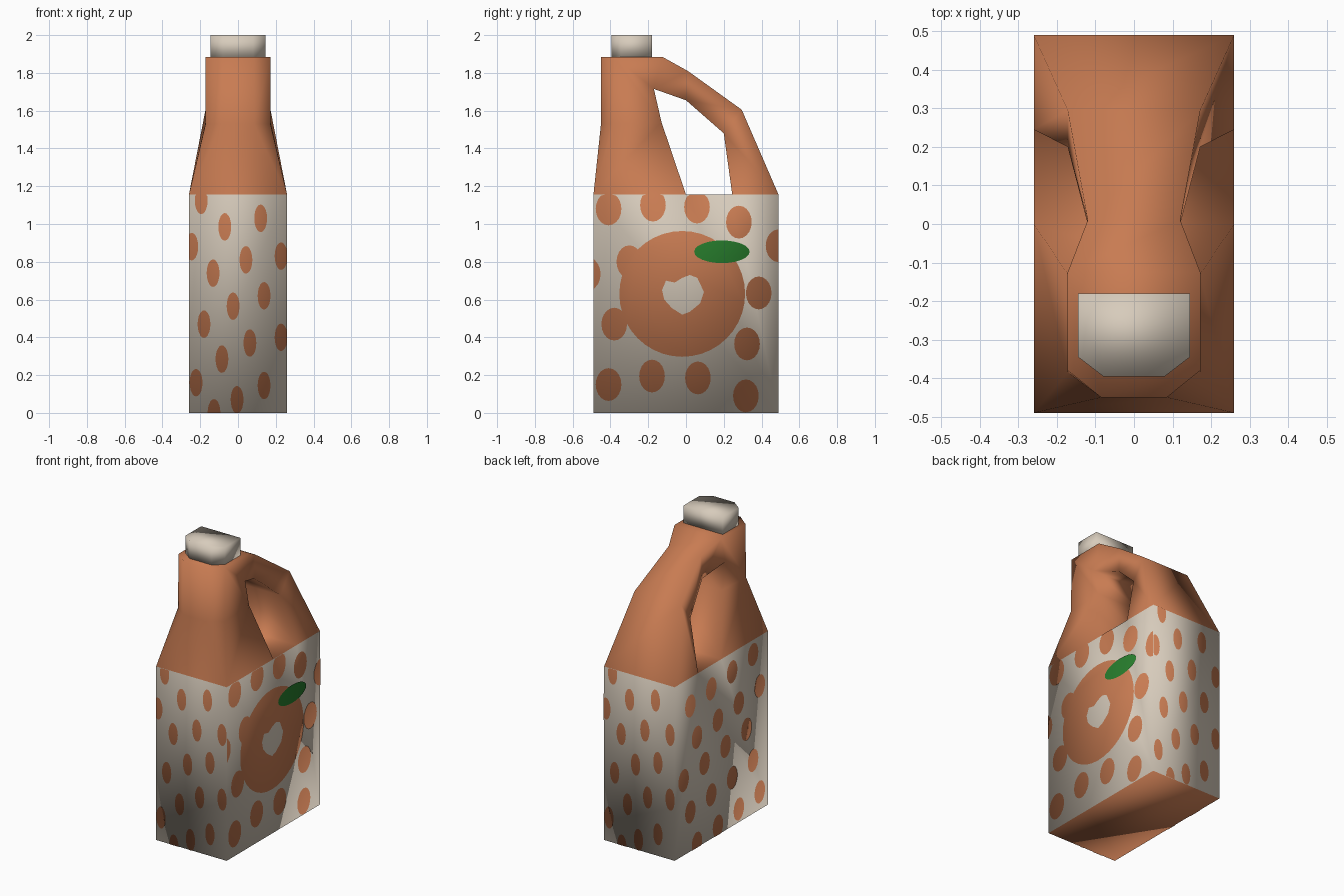
import bpy, bmesh, math
from mathutils import Vector

old = bpy.data.objects.get("Cube")
if old:
    bpy.data.objects.remove(old, do_unlink=True)

HX, HY, TOP = 0.26, 0.49, 1.155


def material(name, rgb):
    m = bpy.data.materials.new(name)
    m.use_nodes = True
    m.diffuse_color = (*rgb, 1)
    m.node_tree.nodes["Principled BSDF"].inputs["Base Color"].default_value = (*rgb, 1)
    return m


ORANGE = material("orange", (0.58, 0.20, 0.085))
CREAM = material("cream", (0.68, 0.60, 0.50))
GREEN = material("leaf green", (0.02, 0.20, 0.025))


def finish(name, bm, *mats):
    mesh = bpy.data.meshes.new(name)
    for f in bm.faces:
        f.smooth = True
    bm.to_mesh(mesh)
    bm.free()
    for m in mats:
        mesh.materials.append(m)
    ob = bpy.data.objects.new(name, mesh)
    bpy.context.collection.objects.link(ob)
    return ob


# Jug: named corners of one half, mirrored across x
corners = {
    "base_f": (HX, -HY, 0), "base_b": (HX, HY, 0),
    "front": (HX, -HY, TOP), "hole_f": (HX, 0, TOP),
    "hole_b": (HX, 0.245, TOP), "back": (HX, HY, TOP),
    "neck1": (0.085, -0.45, 1.53), "neck2": (0.172, -0.385, 1.53),
    "rim1": (0.085, -0.45, 1.885), "rim2": (0.172, -0.38, 1.885),
    "neck_b": (0.172, -0.13, 1.54), "grip_in": (0.172, -0.17, 1.715),
    "rim_b": (0.172, -0.125, 1.885),
    "mid_in": (0.12, 0, 1.655), "mid_out": (0.12, 0.01, 1.81),
    "bend_in": (0.172, 0.2, 1.48), "bend_out": (0.172, 0.295, 1.605),
}
half_faces = [
    "base_f base_b back hole_b hole_f front",
    "front hole_f neck_b neck2", "front neck2 neck1",
    "neck1 neck2 rim2 rim1", "neck2 neck_b grip_in rim_b rim2",
    "grip_in mid_in mid_out rim_b", "mid_in bend_in bend_out mid_out",
    "bend_in hole_b back bend_out",
]
# Lines along which the two halves are joined by bands
bands = [
    "rim1 neck1 front base_f base_b back bend_out mid_out rim_b",
    "hole_f hole_b bend_in mid_in grip_in neck_b hole_f",
]
bm = bmesh.new()
pos = {k: bm.verts.new(c) for k, c in corners.items()}
neg = {k: bm.verts.new((-c[0], c[1], c[2])) for k, c in corners.items()}
for names in half_faces:
    keys = names.split()
    bm.faces.new([pos[k] for k in keys])
    bm.faces.new([neg[k] for k in reversed(keys)])
for names in bands:
    keys = names.split()
    for a, b in zip(keys, keys[1:]):
        bm.faces.new((pos[a], pos[b], neg[b], neg[a]))
rim = ["rim1", "rim2", "rim_b"]
bm.faces.new([pos[k] for k in rim] + [neg[k] for k in reversed(rim)])
bmesh.ops.recalc_face_normals(bm, faces=bm.faces)
# Label walls are cream, everything else is orange
for f in bm.faces:
    f.material_index = int(abs(f.normal.z) < 0.1 and f.calc_center_median().z < TOP * 0.7)
jug = finish("jug", bm, ORANGE, CREAM)

# Cap with chamfered front corners
bm = bmesh.new()
half = [(0.08, -0.395), (0.145, -0.345), (0.145, -0.18)]
outline = half + [(-x, y) for x, y in reversed(half)]
base = bm.faces.new([bm.verts.new((x, y, 1.88)) for x, y in outline])
top = bmesh.ops.extrude_face_region(bm, geom=[base])["geom"]
bmesh.ops.translate(bm, vec=(0, 0, 0.12), verts=[v for v in top if isinstance(v, bmesh.types.BMVert)])
bmesh.ops.recalc_face_normals(bm, faces=bm.faces)
finish("cap", bm, CREAM)


# Painted plates lying on the label walls
def paint(name, shapes, normal, mat, lift=0.003):
    n = Vector(normal)
    limit = HY if n.x else HX
    bm = bmesh.new()
    for pts in shapes:
        verts = []
        for u, v in pts:
            u, v = max(-limit, min(limit, u)), max(0, min(TOP, v))
            flat = Vector((0, u, v)) if n.x else Vector((u, 0, v))
            verts.append(bm.verts.new(flat + Vector((n.x * (HX + lift), n.y * (HY + lift), 0))))
        f = bm.faces.new(verts)
        f.normal_update()
        if f.normal.dot(n) < 0:
            f.normal_flip()
    ob = finish(name, bm, mat)
    # Follow the soft shading of the jug beneath
    mod = ob.modifiers.new("soft shading", "DATA_TRANSFER")
    mod.object = jug
    mod.use_loop_data = True
    mod.data_types_loops = {"CUSTOM_NORMAL"}
    mod.loop_mapping = "POLYINTERP_NEAREST"


def oval(u, v, ru, rv, n=20):
    return [(u + ru * math.cos(math.tau * i / n), v + rv * math.sin(math.tau * i / n)) for i in range(n)]


RIGHT, LEFT, FRONT, BACK = (1, 0, 0), (-1, 0, 0), (0, -1, 0), (0, 1, 0)

# Fruit picture and large dots on the right wall
side_dots = [(-.41, 1.08), (-.175, 1.1), (.058, 1.09), (.28, 1.01), (.49, .885), (.385, .635),
             (.323, .365), (.317, .09), (.063, .185), (-.18, .195), (-.41, .15), (-.38, .47),
             (-.3, .8), (-.52, .735)]
paint("right_dots", [oval(u, v, 0.068, 0.087) for u, v in side_dots], RIGHT, ORANGE)
paint("fruit", [oval(-0.02, 0.63, 0.333, 0.333, 40)], RIGHT, ORANGE, 0.004)
heart = [(-.127, .65), (-.106, .7), (-.06, .69), (-.02, .715), (.02, .73), (.06, .715), (.095, .64),
         (.075, .58), (.02, .535), (-.02, .52), (-.075, .555), (-.115, .6)]
paint("fruit_heart", [heart], RIGHT, CREAM, 0.006)
paint("leaf", [oval(0.19, 0.853, 0.147, 0.06, 24)], RIGHT, GREEN, 0.006)

# Small dots on the front and back walls
small = [(-.195, 1.125), (.12, 1.03), (-.07, .985), (-.245, .88), (.228, .83), (.042, .81),
         (-.132, .74), (.138, .62), (-.026, .565), (-.18, .47), (.228, .4), (.063, .37),
         (-.085, .285), (-.222, .16), (.138, .145), (-.005, .07), (-.127, 0)]
paint("front_dots", [oval(u, v, 0.034, 0.073) for u, v in small], FRONT, ORANGE)
paint("back_dots", [oval(-u, v, 0.034, 0.073) for u, v in small], BACK, ORANGE)

# Staggered dots on the left wall
left = [(-0.4 + 0.22 * i + 0.07 * (r % 3), 0.12 + 0.235 * r - 0.03 * i)
        for r in range(5) for i in range(4)]
paint("left_dots", [oval(u, v, 0.055, 0.075) for u, v in left], LEFT, ORANGE)
